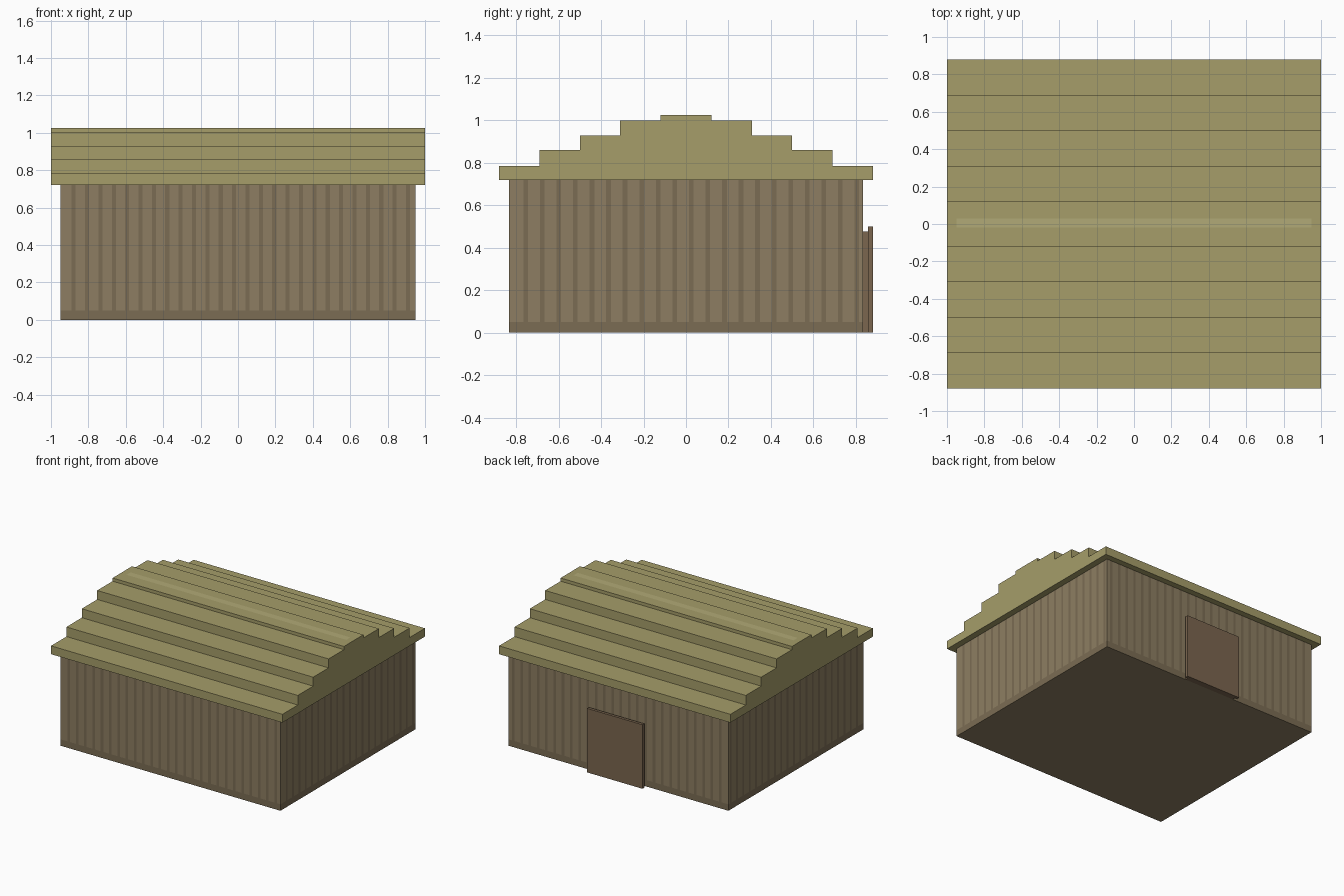
import bpy, bmesh
from mathutils import Vector

if "Cube" in bpy.data.objects:
    bpy.data.objects.remove(bpy.data.objects["Cube"])


def material(name, rgb):
    m = bpy.data.materials.new(name)
    m.diffuse_color = [(c / 255) ** 2.2 for c in rgb] + [1]
    m.use_nodes = True
    m.node_tree.nodes["Principled BSDF"].inputs["Base Color"].default_value = m.diffuse_color
    return m


wall_mat = material("wall_tan", (140, 125, 98))
groove_mat = material("wall_groove", (122, 108, 84))
roof_mat = material("roof_olive", (164, 156, 105))
ridge_mat = material("roof_highlight", (176, 168, 118))
door_mat = material("door_brown", (122, 102, 80))


def box_mesh(lo, hi):
    bm = bmesh.new()
    bmesh.ops.create_cube(bm, size=1)
    for v in bm.verts:
        v.co = Vector([(a + b) / 2 + c * (b - a) for a, b, c in zip(lo, hi, v.co)])
    return bm


def cut(bm, axis, value, faces=None):
    # Slice all or selected faces at one coordinate
    no, co = Vector((0, 0, 0)), Vector((0, 0, 0))
    no[axis], co[axis] = 1, value
    faces = bm.faces[:] if faces is None else faces
    geom = set(faces)
    for f in faces:
        geom.update(f.edges, f.verts)
    bmesh.ops.bisect_plane(bm, geom=list(geom), plane_co=co, plane_no=no, dist=1e-5)


def finish(name, bm, mats):
    bm.normal_update()
    me = bpy.data.meshes.new(name)
    bm.to_mesh(me)
    bm.free()
    ob = bpy.data.objects.new(name, me)
    for m in mats:
        me.materials.append(m)
    bpy.context.collection.objects.link(ob)
    return ob


# Walls: flat box with painted groove stripes and a dark base band
WX, WY, WZ, BAND, STRIPE = 0.95, 0.833, 0.72, 0.05, 0.022
bm = box_mesh((-WX, -WY, 0), (WX, WY, WZ))
stripes = {0: [-WX + 0.0715 * (i + 1) for i in range(26)],
           1: [-WY + 0.078 * (i + 1) for i in range(21)]}
cut(bm, 2, BAND)
for axis, centers in stripes.items():
    for c in centers:
        for s in (-STRIPE / 2, STRIPE / 2):
            bm.normal_update()
            sides = [f for f in bm.faces
                     if abs(f.normal[1 - axis]) > 0.9 and f.calc_center_median().z > BAND]
            cut(bm, axis, c + s, sides)
bm.normal_update()
for f in bm.faces:
    mid = f.calc_center_median()
    if abs(f.normal.z) > 0.9:
        continue
    axis = 0 if abs(f.normal.y) > 0.9 else 1
    if mid.z < BAND or any(abs(mid[axis] - c) < STRIPE / 2 for c in stripes[axis]):
        f.material_index = 1
finish("walls", bm, [wall_mat, groove_mat])

# Stepped roof: mirrored stair profile extruded along x
steps = [(0.88, 0.785), (0.69, 0.86), (0.5, 0.93), (0.31, 1.0), (0.12, 1.025)]
half, z = [], WZ
for y, top in steps:
    half += [(y, z), (y, top)]
    z = top
outline = half + [(-y, h) for y, h in reversed(half)]
bm = bmesh.new()
face = bm.faces.new([bm.verts.new((-1, y, h)) for y, h in outline])
ext = bmesh.ops.extrude_face_region(bm, geom=[face])
bmesh.ops.translate(bm, vec=(2, 0, 0),
                    verts=[g for g in ext["geom"] if isinstance(g, bmesh.types.BMVert)])
bmesh.ops.recalc_face_normals(bm, faces=bm.faces[:])

# Painted highlight along the ridge
for axis, value in ((0, -0.95), (0, 0.95), (1, -0.02), (1, 0.03)):
    top = [f for f in bm.faces if f.calc_center_median().z > 1.02]
    cut(bm, axis, value, top)
for f in bm.faces:
    mid = f.calc_center_median()
    if mid.z > 1.02 and abs(mid.x) < 0.9 and -0.02 < mid.y < 0.03:
        f.material_index = 1
finish("stepped_roof", bm, [roof_mat, ridge_mat])

# Back door: recessed block and a larger front panel
finish("door_block", box_mesh((-0.22, WY - 0.01, 0), (0.22, 0.86, 0.477)), [door_mat])
finish("door_panel", box_mesh((-0.24, 0.858, 0), (0.24, 0.88, 0.5)), [door_mat])
